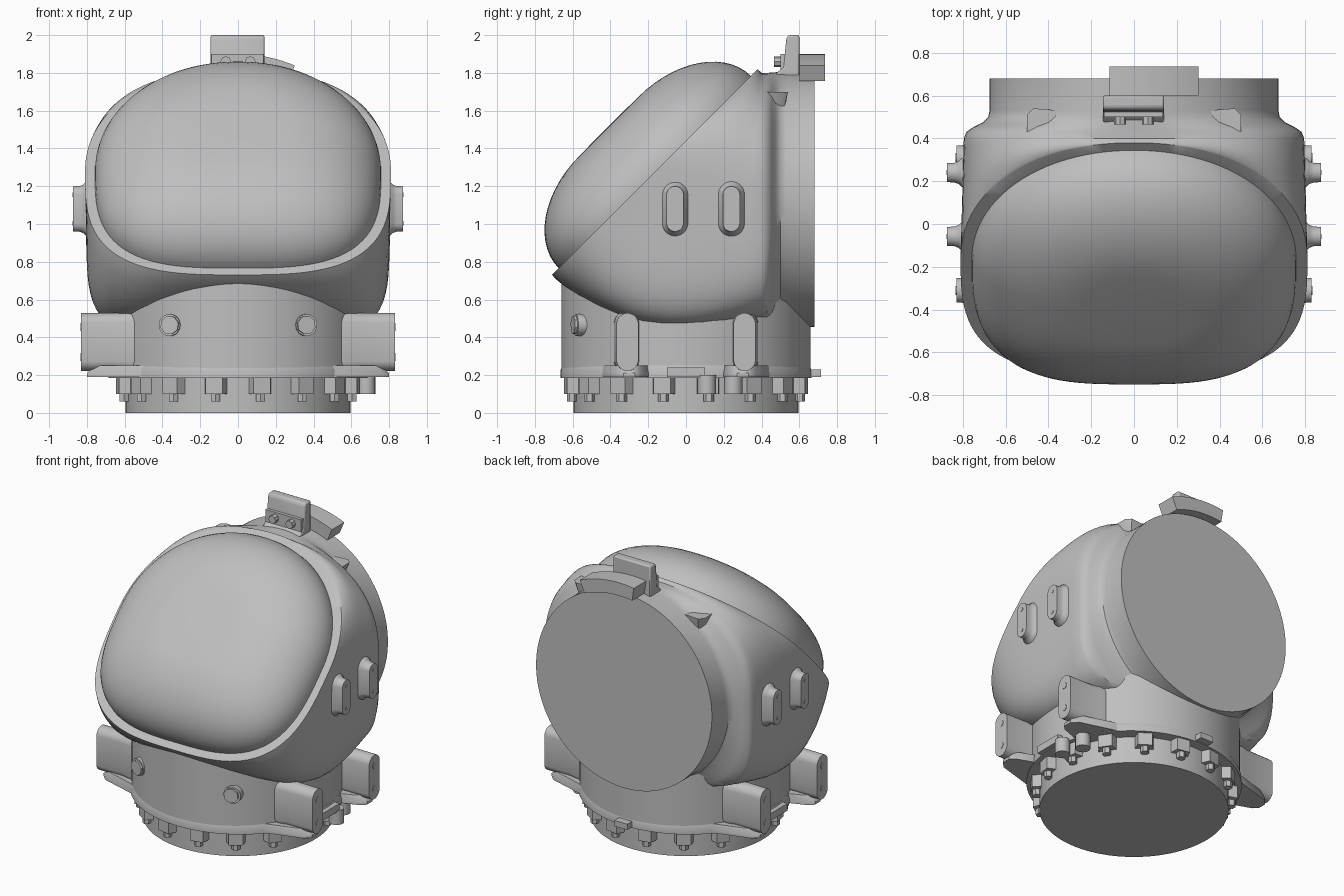
import bpy, bmesh
from math import sin, cos, pi, radians, sqrt
from mathutils import Vector, Matrix

cube = bpy.data.objects.get("Cube")
if cube:
    bpy.data.objects.remove(cube)

grey = bpy.data.materials.new("plain grey")
grey.use_nodes = True
COLOR = (0.52, 0.52, 0.52, 1)
grey.diffuse_color = COLOR
grey.node_tree.nodes["Principled BSDF"].inputs["Base Color"].default_value = COLOR
N = 96


def finish(name, bm, angle=35):
    bmesh.ops.recalc_face_normals(bm, faces=bm.faces)
    mesh = bpy.data.meshes.new(name)
    bm.to_mesh(mesh)
    bm.free()
    mesh.materials.append(grey)
    ob = bpy.data.objects.new(name, mesh)
    bpy.context.collection.objects.link(ob)
    bpy.ops.object.select_all(action='DESELECT')
    ob.select_set(True)
    bpy.context.view_layer.objects.active = ob
    bpy.ops.object.shade_smooth_by_angle(angle=radians(angle))
    return ob


def loft(name, rings, cap_start=True, cap_end=True, angle=35):
    """Skin a list of closed rings that share a point count."""
    bm = bmesh.new()
    rows = [[bm.verts.new(p) for p in ring] for ring in rings]
    n = len(rows[0])
    for a, b in zip(rows, rows[1:]):
        for i in range(n):
            j = (i + 1) % n
            bm.faces.new((a[i], a[j], b[j], b[i]))
    if cap_start:
        bm.faces.new(rows[0])
    if cap_end:
        bm.faces.new(rows[-1])
    return finish(name, bm, angle)


def hull(name, points):
    bm = bmesh.new()
    for p in points:
        bm.verts.new(p)
    bmesh.ops.convex_hull(bm, input=bm.verts)
    return finish(name, bm)


def prism(name, center, axis, radius, depth, sides=6):
    bm = bmesh.new()
    turn = Vector((0, 0, 1)).rotation_difference(Vector(axis)).to_matrix().to_4x4()
    bmesh.ops.create_cone(bm, cap_ends=True, segments=sides, radius1=radius, radius2=radius,
                          depth=depth, matrix=Matrix.Translation(center) @ turn)
    return finish(name, bm)


def oval(t, a, b, n_top, n_low):
    """Point on a squared oval, with its own squareness above and below."""
    c, s = cos(t), sin(t)
    e = 2 / (n_top if s >= 0 else n_low)
    return (a * abs(c) ** e * (1 if c > 0 else -1), b * abs(s) ** e * (1 if s > 0 else -1))


ANGLES = [2 * pi * (i + 0.5) / N for i in range(N)]
MID = Vector((0, -0.165, 1.275))
UP = Vector((0, 1, 1)) / sqrt(2)
OUT = Vector((0, -1, 1)) / sqrt(2)


def face_ring(scale, height, n_top=2.15):
    ring = []
    for t in ANGLES:
        x, u = oval(t, 0.81 * scale, 0.77 * scale, n_top, 3.1)
        ring.append(MID + Vector((x, 0, 0)) + UP * u + OUT * height)
    return ring


# Shell: tilted rim, swollen body, shoulder and round back
rim = face_ring(1, 0)
back, disc = [], []
for t in ANGLES:
    x, z = oval(t, 0.795, 0.66, 2.5, 4.5)
    back.append(Vector((x, 0.40, 1.14 + z)))
    disc.append(Vector((0.675 * cos(t), 0.52, 1.13 + 0.675 * sin(t))))
rings = [face_ring(0.91, -0.03), face_ring(0.915, 0), rim]
for f in (0.02, 0.06, 0.12, 0.2, 0.3, 0.4, 0.5, 0.6, 0.7, 0.8, 0.9, 1):
    swell = sin(pi * f ** 0.8)
    ring = []
    for t, p, q in zip(ANGLES, rim, back):
        v = p.lerp(q, f)
        corner = sin(2 * t) ** 2
        if sin(t) < 0:
            v.z -= swell * (0.14 * -sin(t) + 0.1 * corner)
            v.x += swell * 0.06 * corner * (1 if cos(t) > 0 else -1)
        else:
            v += Vector((cos(t), 0, sin(t))) * 0.02 * swell * corner
        ring.append(v)
    rings.append(ring)
for y, mix in ((0.43, 0.1), (0.455, 0.4), (0.475, 0.75), (0.50, 0.95), (0.53, 1), (0.68, 1)):
    ring = [q.lerp(d, mix) for q, d in zip(back, disc)]
    for v in ring:
        v.y = y
    rings.append(ring)
loft("shell", rings)

# Visor: domed window with a flat middle
dome = [face_ring(0.935, -0.03, 2.05)]
for i in range(15):
    a = pi / 2 * i / 14
    dome.append(face_ring(0.935 * (0.31 + 0.69 * cos(a)), 0.343 * sin(a), 2.05))
dome.append(face_ring(0.1, 0.345))
loft("visor", dome, cap_start=False)


# Neck collar and base ring
def lathe(name, profile, wide=1.0):
    return loft(name, [[(r * wide * cos(t), r * sin(t), z) for t in ANGLES] for r, z in profile])


lathe("neck_collar", [(0.66, 0.19), (0.66, 0.71)], 1.02)
lathe("neck_flange", [(0.665, 0.185), (0.665, 0.225), (0.655, 0.25)], 1.03)
lathe("base_ring", [(0.595, 0), (0.595, 0.2)])

# Feet below the lugs, and a tab between them
for s, side in ((1, "left"), (-1, "right")):
    for d in (-1, 1):
        outline = [(0.45, 0.18), (0.66, 0.2), (0.77, 0.24), (0.8, 0.27),
                   (0.8, 0.33), (0.76, 0.37), (0.6, 0.41), (0.45, 0.46)]
        hull(side + "_foot", [(s * x * k, d * y, z) for x, y in outline
                              for k, z in ((1, 0.19), (1, 0.21), (0.95, 0.25))])
    hull(side + "_tab", [(s * x, y, z) for x in (0.6, 0.71) for y in (-0.1, 0.1) for z in (0.19, 0.24)])

# Clamp blocks and bolts around the base ring
for i in range(16):
    a = 2 * pi * (i + 0.5) / 16
    radial, across = Vector((cos(a), sin(a), 0)), Vector((-sin(a), cos(a), 0))
    hull("clamp_block", [radial * r + across * w * h + Vector((0, 0, z))
                         for r, w in ((0.57, 0.065), (0.65, 0.045))
                         for h in (-1, 1) for z in (0.1, 0.2)])
    prism("clamp_bolt", radial * 0.615 + Vector((0, 0, 0.09)), (0, 0, 1), 0.028, 0.06)
for x, y in ((0.68, 0.11), (0.63, 0.25)):
    prism("side_stud", (x, y, 0.15), (0, 0, 1), 0.048, 0.1, 16)
hull("rear_tab", [(x, y, z) for x in (-0.05, 0.05) for y in (0.6, 0.715) for z in (0.19, 0.23)])


# Rounded side lugs and pads, each with two pins
def stadium(x, y, z, half_w, half_h):
    ring = []
    for i in range(24):
        a = 2 * pi * (i + 0.5) / 24
        lift = (half_h - half_w) * (1 if sin(a) > 0 else -1)
        ring.append((x, y + half_w * cos(a), z + lift + half_w * sin(a)))
    return ring


def pinned(name, s, y, z, sections, gap, pin):
    loft(name, [stadium(s * x, y, z, w, h) for x, w, h in sections], angle=50)
    for dz in (-gap, gap):
        prism(name + "_pin", (s * sections[-1][0], y, z + dz), (1, 0, 0), pin, 0.006, 12)


LUG = [(0.5, 0.075, 0.17), (0.59, 0.07, 0.165), (0.63, 0.06, 0.155), (0.83, 0.058, 0.153)]
PAD = [(0.78, 0.075, 0.15), (0.805, 0.068, 0.143), (0.82, 0.053, 0.128), (0.84, 0.046, 0.121), (0.873, 0.045, 0.12)]
for s, side in ((1, "left"), (-1, "right")):
    for y in (-0.31, 0.31):
        pinned(side + "_lug", s, y, 0.375, LUG, 0.08, 0.021)
    for y in (-0.058, 0.24):
        pinned(side + "_pad", s, y, 1.08, PAD, 0.075, 0.012)

    # Front bolts on raised bosses
    prism(side + "_front_boss", (s * 0.355, -0.55, 0.465), (s * 0.25, -1, 0), 0.058, 0.07, 24)
    prism(side + "_front_bolt", (s * 0.355, -0.565, 0.465), (s * 0.25, -1, 0), 0.05, 0.07, 8)

    # Small shelf fins on the upper back
    hull(side + "_top_fin", [(s * x, y, z) for x, y, z in (
        (0.35, 0.53, 1.7), (0.47, 0.54, 1.7), (0.5, 0.51, 1.7), (0.5, 0.33, 1.7), (0.3, 0.4, 1.7),
        (0.36, 0.52, 1.6), (0.46, 0.52, 1.62), (0.47, 0.42, 1.58), (0.3, 0.42, 1.58))])

# Top bracket: tapered upright, foot and two bolts
outline = [(0.6, 1.74), (0.6, 2.0), (0.545, 2.0), (0.532, 1.985), (0.515, 1.83), (0.47, 1.79), (0.44, 1.74)]
bracket = loft("top_bracket", [[(x, y, z) for y, z in outline] for x in (-0.145, 0.14)])
bevel = bracket.modifiers.new("soft edges", 'BEVEL')
bevel.width, bevel.segments = 0.015, 2
hull("bracket_foot", [(x, y, z) for x in (-0.14, 0.135) for y in (0.5, 0.6) for z in (1.76, 1.9)])
for x in (-0.065, 0.065):
    prism("bracket_bolt", (x, 0.49, 1.86), (0, 1, 0), 0.028, 0.05, 8)

# Curved latch bar following the back edge
bar = []
for i in range(13):
    a = radians(98.5 - 31.5 * i / 12)
    bar.append([(r * cos(a), y, 1.13 + r * sin(a))
                for r, y in ((0.68, 0.6), (0.77, 0.6), (0.77, 0.735), (0.68, 0.735))])
loft("latch_bar", bar)
